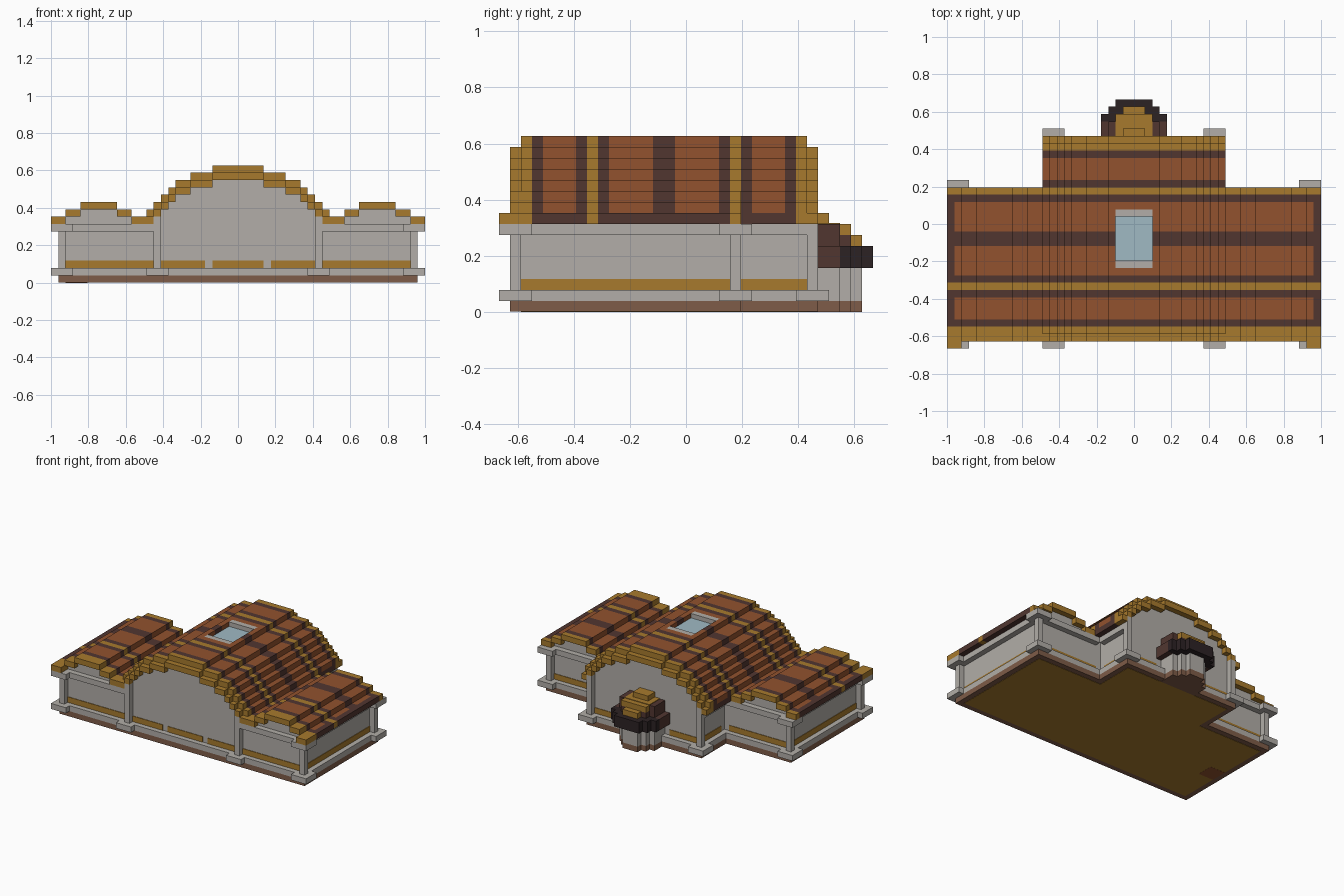
import bpy, bmesh

cube = bpy.data.objects.get("Cube")
if cube:
    bpy.data.objects.remove(cube)

U = 2 / 51  # size of one block


def linear(c):
    c /= 255
    return c / 12.92 if c <= 0.04045 else ((c + 0.055) / 1.055) ** 2.4


PALETTE = {
    "stone_grey": (178, 174, 168), "plinth_brown": (127, 92, 72),
    "trim_gold": (167, 122, 45), "tile_orange": (146, 82, 46),
    "tile_dark": (81, 54, 48), "soot_black": (44, 34, 36),
    "glass_blue": (160, 186, 196),
}
MATS = []
for mat_name, rgb in PALETTE.items():
    m = bpy.data.materials.new(mat_name)
    m.use_nodes = True
    col = (*[linear(c) for c in rgb], 1)
    m.diffuse_color = col
    m.node_tree.nodes["Principled BSDF"].inputs["Base Color"].default_value = col
    MATS.append(m)
GREY, PLINTH, GOLD, ORANGE, DARK, BLACK, GLASS = range(7)


def part(name, boxes, mirror=False):
    """Build one object from boxes (x0, x1, y0, y1, z0, z1, material), in blocks."""
    bm = bmesh.new()
    if mirror:
        boxes = boxes + [(-b[1], -b[0], *b[2:]) for b in boxes]
    for x0, x1, y0, y1, z0, z1, mat in boxes:
        verts = bmesh.ops.create_cube(bm, size=1)["verts"]
        for v in verts:
            v.co.x = U * (x1 if v.co.x > 0 else x0)
            v.co.y = U * (y1 if v.co.y > 0 else y0)
            v.co.z = U * (z1 if v.co.z > 0 else z0)
        for f in {f for v in verts for f in v.link_faces}:
            f.material_index = mat
    mesh = bpy.data.meshes.new(name)
    bm.to_mesh(mesh)
    bm.free()
    for m in MATS:
        mesh.materials.append(m)
    ob = bpy.data.objects.new(name, mesh)
    bpy.context.collection.objects.link(ob)
    return ob


# Ground floor: underside, plinth, base ledge and walls
part("floor", [(-23.5, 23.5, -15, 4, 0, .1, GOLD), (-10.5, 10.5, 4, 11, 0, .1, GOLD),
               (-23.5, -20.5, -8, -5, -.02, 0, ORANGE)])
part("plinth", [(-24.5, 24.5, -16, 5, .05, 1, PLINTH), (-11.5, 11.5, 5, 12, .05, 1, PLINTH)])
part("base_ledge", [(-24.5, 24.5, -16, 5, 1, 2, GREY), (-11.5, 11.5, 5, 12, 1, 2, GREY)])
part("walls", [(-23.5, 23.5, -15, 4, 2, 8, GREY), (-10.5, 10.5, 4, 11, 2, 8, GREY)])

# Pillars and their square caps
part("corner_pillars", [(23.5, 24.5, y, y + 1, 2, 7, GREY) for y in (-16, 4)], True)
part("middle_pillars", [(10.5, 11.5, -16, -15, 2, 9, GREY),
                        (10.5, 11.5, 11, 12, 2, 9, GREY)], True)
part("corner_caps", [(22.5, 25.5, y, y + 3, z, z + 1, GREY)
                     for y in (-17, 3) for z in (1, 7)], True)
part("middle_caps", [(9.5, 12.5, y, y + 3, 1, 2, GREY) for y in (-17, 10)], True)

# Upper ledge round the wings and the rear of the hall
part("upper_ledge", [(11.5, 24.5, -16, -15, 7, 8, GREY), (11.5, 24.5, 4, 5, 7, 8, GREY),
                     (23.5, 24.5, -15, 4, 7, 8, GREY), (10.5, 11.5, 5, 12, 7, 8, GREY)], True)

# Gold strips along the foot of the walls
strips = [(23.5, 23.6, -15, 4, 2, 3, GOLD), (10.5, 10.6, 5, 11, 2, 3, GOLD),
          (11.5, 23.5, 4, 4.1, 2, 3, GOLD)]
strips += [(a, b, -15.1, -15, 2, 3, GOLD) for a, b in ((11.5, 23.5), (4.5, 10.5), (0, 3.5))]
strips += [(a, b, 11, 11.1, 2, 3, GOLD) for a, b in ((4.5, 10.5),)]
part("wall_strips", strips, True)

# Roof bands from front to back: end of the band and its colour
BANDS = [(-14, GOLD), (-13, DARK), (-10, ORANGE), (-9, DARK), (-8, GOLD), (-7, DARK),
         (-3, ORANGE), (-1, DARK), (3, ORANGE), (4, DARK), (5, GOLD), (6, DARK),
         (9, ORANGE), (10, DARK), (11, GOLD)]
# Stepped half profiles: outer edge and height
HALL = [(2.5, 16), (3.5, 16), (6.5, 15), (8.5, 14), (9.5, 13), (10.5, 12), (11.5, 11), (12.5, 10)]
WING = [(14.5, 9), (16.5, 10), (21.5, 11), (23.5, 10), (24.5, 9), (25.5, 9)]


def roof(profile, x0, y_start, y_end):
    """Lay coloured bands over a stepped profile."""
    boxes = []
    for x1, h in profile:
        y0 = y_start
        for y1, mat in BANDS:
            if y1 > y_end:
                break
            if y1 <= y0:
                continue
            if x1 == 25.5 and mat == ORANGE:
                mat = DARK
            # leave the opening for the skylight
            spans = [(y0, min(y1, -6)), (max(y0, 2), y1)] if x1 == 2.5 else [(y0, y1)]
            boxes += [(x0, x1, a, b, h - 1, h, mat) for a, b in spans if b > a]
            y0 = y1
        x0 = x1
    return boxes


def fill(profile, x0, y0, y1):
    """Grey gable wall below a stepped profile."""
    boxes = []
    for x1, h in profile:
        if h > 9:
            boxes.append((x0, x1, y0, y1, 8, h - 1, GREY))
        x0 = x1
    return boxes


part("hall_roof", roof(HALL, 0, -15, 11), True)
part("wing_roofs", roof(WING, 12.5, -16, 5)
     + [(23.5, 25.5, -17, -16, 8, 9, GOLD)], True)
part("hall_gable", fill(HALL[:-1], 0, -15, 11), True)
part("wing_gables", fill(WING, 12.5, -15, 4), True)
part("hall_eaves", [(11.5, 12.5, -15, 10, 8, 9, DARK), (11.5, 12.5, 10, 11, 8, 9, GOLD)], True)

# Lower gold arch on both ends of the hall
arch = []
left = 0
for right, height in HALL:
    arch += [(left, right, y, y + 1, height - 2, height - 1, GOLD) for y in (-16, 11)]
    left = right
part("hall_arches", arch, True)

# Skylight sunk into the crown of the roof
part("skylight", [(-2.5, 2.5, -6, -5, 15, 16, GREY), (-2.5, 2.5, 1, 2, 15, 16, GREY),
                  (-2.5, 2.5, -5, 1, 15, 15.2, GLASS)])

# Small round turret on the rear wall
ROWS = [(11, 14, 3.5), (14, 15, 2.5), (15, 16, 1.5)]
part("turret_wall", [(-w, w, a, b, 1, 4, GREY) for a, b, w in ROWS])
part("turret_plinth", [(-w, w, a, b, 0, 1, PLINTH) for a, b, w in ROWS])
part("turret_eaves", [(-4.5, 4.5, 11, 14, 4, 6, DARK), (-4.5, 4.5, 14, 15, 4, 6, BLACK),
                      (-3.5, 3.5, 15, 16, 4, 6, BLACK), (-2.5, 2.5, 16, 17, 4, 6, BLACK)])
part("turret_roof", [(-3.5, 3.5, 11, 14, 6, 8, DARK), (-2.5, 2.5, 14, 15, 6, 7, DARK),
                     (-1.5, 1.5, 15, 16, 6, 7, GOLD), (-2.5, 2.5, 14, 15, 7, 8, GOLD),
                     (-2.5, 2.5, 11, 14, 8, 8.1, GOLD), (-1.5, 1.5, 11, 13, 8, 9, GOLD)])
